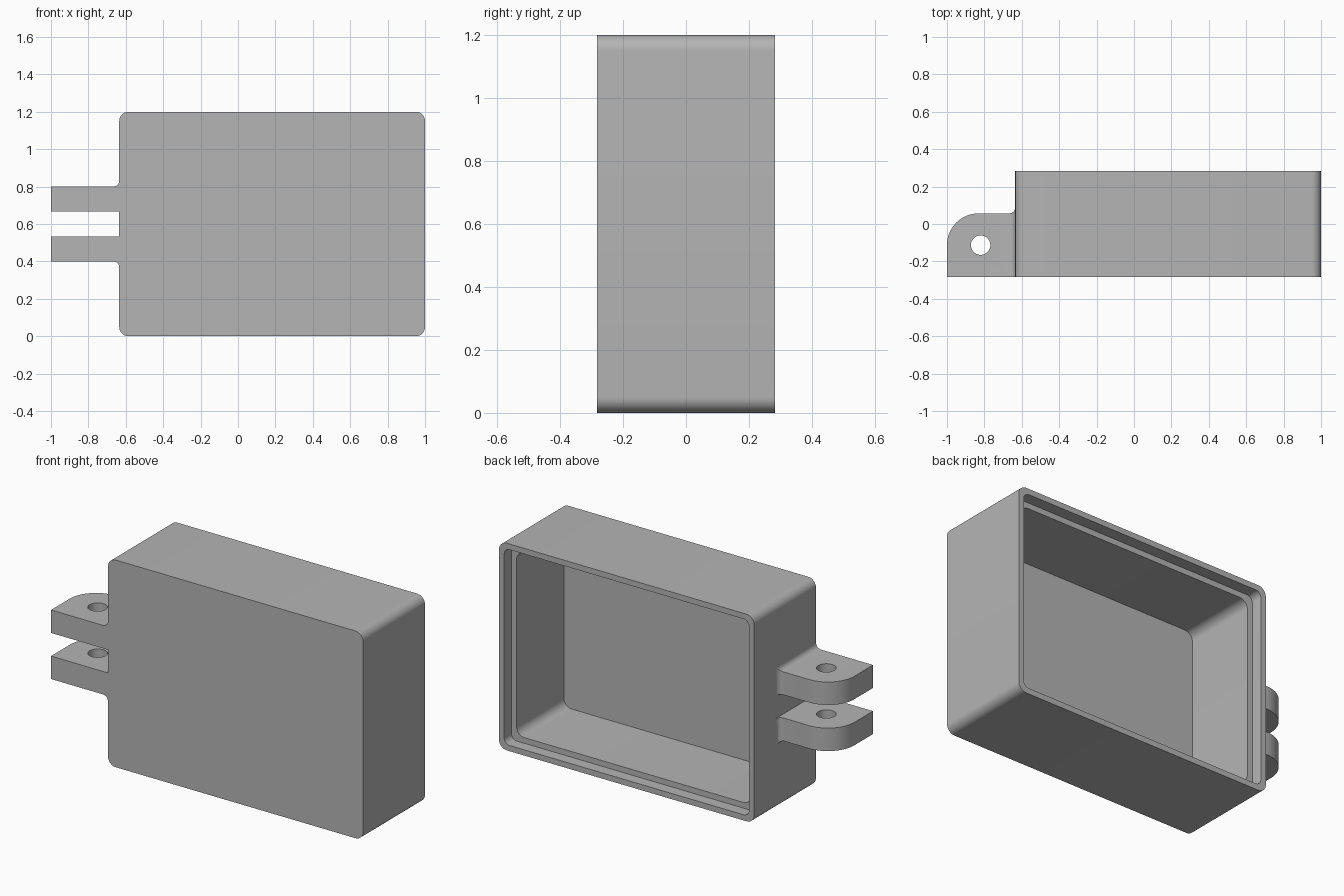
import bpy, bmesh
from math import pi, cos, sin, sqrt, radians

cube = bpy.data.objects.get("Cube")
if cube:
    bpy.data.objects.remove(cube)

grey = bpy.data.materials.new("plain grey")
grey.use_nodes = True
grey.diffuse_color = (0.46, 0.46, 0.46, 1)
grey.node_tree.nodes["Principled BSDF"].inputs["Base Color"].default_value = grey.diffuse_color

# Main sizes
LEFT, RIGHT, HEIGHT, HALF = -0.635, 1.0, 1.2, 0.283
WALL, RIM, RECESS = 0.066, 0.033, 0.067


def select(obj):
    bpy.ops.object.select_all(action='DESELECT')
    obj.select_set(True)
    bpy.context.view_layer.objects.active = obj


def loft(name, loops):
    """Skin a list of equal-length point loops and cap both ends."""
    bm = bmesh.new()
    rings = [[bm.verts.new(p) for p in loop] for loop in loops]
    n = len(rings[0])
    for a, b in zip(rings, rings[1:]):
        for i in range(n):
            j = (i + 1) % n
            bm.faces.new((a[i], a[j], b[j], b[i]))
    bm.faces.new(rings[0])
    bm.faces.new(rings[-1])
    bmesh.ops.recalc_face_normals(bm, faces=bm.faces)
    # Merge coplanar strips into clean flat faces
    bmesh.ops.dissolve_limit(bm, angle_limit=radians(0.5), verts=bm.verts, edges=bm.edges)
    mesh = bpy.data.meshes.new(name)
    bm.to_mesh(mesh)
    bm.free()
    mesh.materials.append(grey)
    obj = bpy.data.objects.new(name, mesh)
    bpy.context.collection.objects.link(obj)
    return obj


def smooth(obj):
    select(obj)
    bpy.ops.object.shade_smooth_by_angle(angle=radians(30))


def rounded_rect(inset, radius, y, steps=10):
    """Rounded rectangle in the xz plane, inset from the outer box."""
    cx, cz = (LEFT + RIGHT) / 2, HEIGHT / 2
    hx = (RIGHT - LEFT) / 2 - inset - radius
    hz = HEIGHT / 2 - inset - radius
    pts = []
    for k, (sx, sz) in enumerate([(1, 1), (-1, 1), (-1, -1), (1, -1)]):
        for i in range(steps + 1):
            a = (k + i / steps) * pi / 2
            pts.append((cx + sx * hx + radius * cos(a), y, cz + sz * hz + radius * sin(a)))
    return pts


# Open-backed case with a stepped rim
case = loft("case", [
    rounded_rect(0, 0.05, -HALF),
    rounded_rect(0, 0.05, HALF),
    rounded_rect(RIM, 0.035, HALF),
    rounded_rect(RIM, 0.035, HALF - RECESS),
    rounded_rect(WALL, 0.05, HALF - RECESS),
    rounded_rect(WALL, 0.05, -HALF + WALL),
])
smooth(case)

# Hinge lugs: rounded nose, flared into the case wall
NOSE, TOP, FILLET = 0.17, 0.057, 0.032
HOLE_X, HOLE_Y = -0.82, -0.113


def lug_sections():
    """List of (x, top y, flare) along the lug."""
    out = []
    for i in range(17):
        a = i / 16 * pi / 2
        out.append((-1 + NOSE * (1 - cos(a)), TOP - NOSE * (1 - sin(a)), 0))
    for i in range(9):
        a = i / 8 * pi / 2
        d = FILLET * (1 - cos(a))
        out.append((LEFT - FILLET + FILLET * sin(a), TOP + d, d))
    return out


def lug(name, inner, outer):
    side = 1 if outer > inner else -1
    loops = [[(x, -HALF, inner), (x, y, inner), (x, y, outer + side * d), (x, -HALF, outer + side * d)]
             for x, y, d in lug_sections()]
    obj = loft(name, loops)
    # Pin hole
    bpy.ops.mesh.primitive_cylinder_add(vertices=40, radius=0.052, depth=1,
                                        location=(HOLE_X, HOLE_Y, HEIGHT / 2))
    cutter = bpy.context.object
    cutter.name = "pin_hole_cutter"
    cutter.hide_render = True
    cutter.data.materials.append(grey)
    mod = obj.modifiers.new("pin hole", 'BOOLEAN')
    mod.operation, mod.solver, mod.object = 'DIFFERENCE', 'EXACT', cutter
    select(obj)
    bpy.ops.object.modifier_apply(modifier=mod.name)
    bpy.data.objects.remove(cutter)
    smooth(obj)


lug("upper_hinge_lug", 0.667, 0.8)
lug("lower_hinge_lug", 0.533, 0.4)
